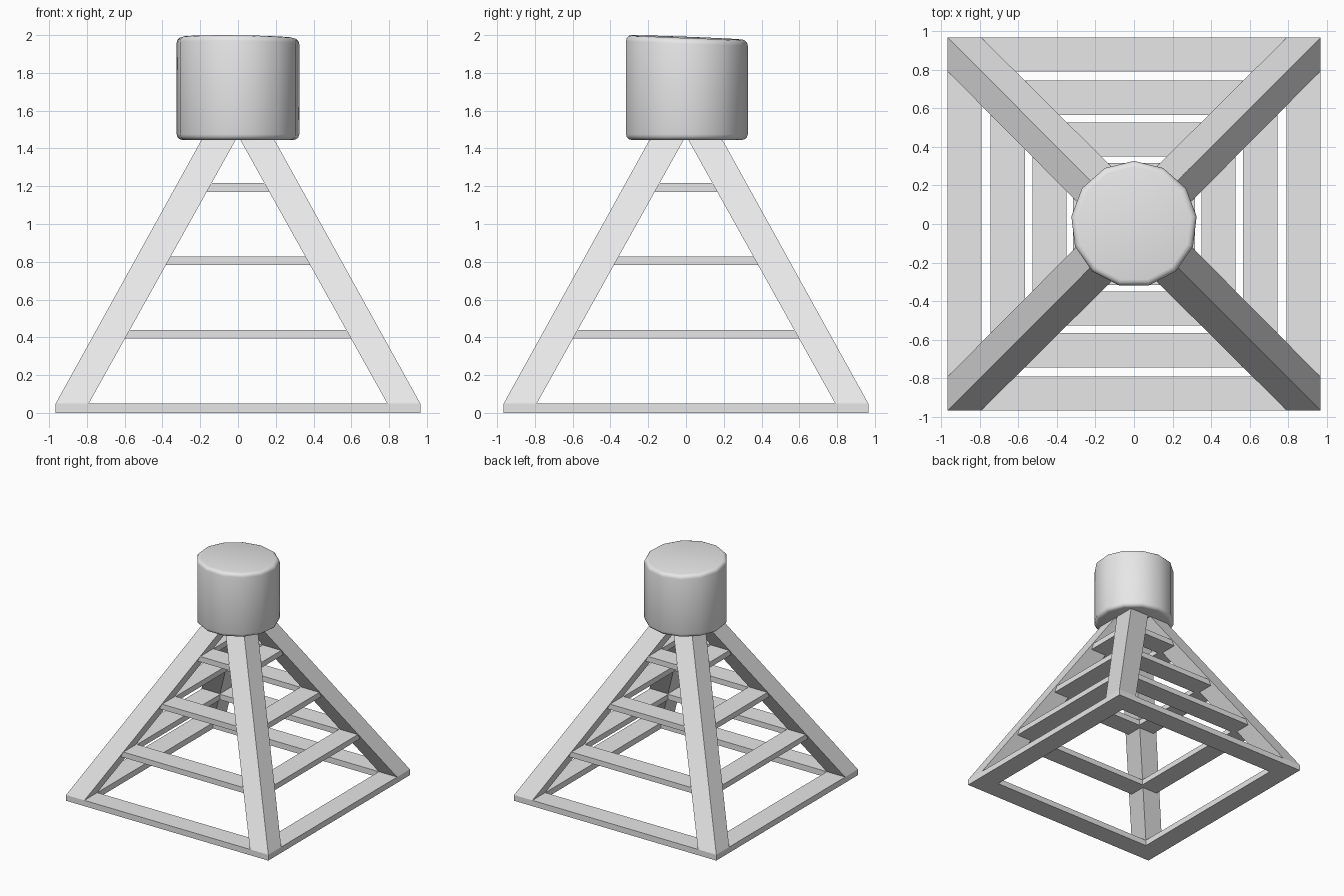
import bpy, bmesh
from math import pi
from mathutils import Matrix

cube = bpy.data.objects.get("Cube")
if cube:
    bpy.data.objects.remove(cube, do_unlink=True)

grey = bpy.data.materials.new("plain grey")
grey.use_nodes = True
grey.diffuse_color = (0.8, 0.8, 0.8, 1)
grey.node_tree.nodes["Principled BSDF"].inputs["Base Color"].default_value = (0.8, 0.8, 0.8, 1)

CORNERS = [(1, 1), (-1, 1), (-1, -1), (1, -1)]


def add_object(name, bm):
    bmesh.ops.recalc_face_normals(bm, faces=bm.faces)
    mesh = bpy.data.meshes.new(name)
    bm.to_mesh(mesh)
    bm.free()
    mesh.materials.append(grey)
    obj = bpy.data.objects.new(name, mesh)
    bpy.context.collection.objects.link(obj)
    return obj


def square_frame(name, outer, width, z0, z1):
    """Square ring swept from a rectangular section."""
    bm = bmesh.new()
    inner = outer - width
    section = [(outer, z0), (outer, z1), (inner, z1), (inner, z0)]
    rings = [[bm.verts.new((sx * r, sy * r, z)) for r, z in section] for sx, sy in CORNERS]
    for i in range(4):
        a, b = rings[i], rings[(i + 1) % 4]
        for j in range(4):
            k = (j + 1) % 4
            bm.faces.new((a[j], a[k], b[k], b[j]))
    return add_object(name, bm)


# Base and the three levels of rungs, each set just inside the legs
square_frame("base_frame", 0.965, 0.175, 0, 0.05)
for level, (outer, z) in enumerate([(0.743, 0.393), (0.527, 0.782), (0.315, 1.17)], 1):
    square_frame(f"rung_frame_{level}", outer, 0.177, z, z + 0.047)

# Sloping legs: one square prism leaning inward, mirrored to all four corners
bm = bmesh.new()
ends = []
for inner, outer, z in [(0.79, 0.965, 0.05), (0.004, 0.185, 1.46)]:
    mid, half = (inner + outer) / 2, (outer - inner) / 2
    ends.append([bm.verts.new((mid + sx * half, mid + sy * half, z)) for sx, sy in CORNERS])
low, high = ends
bm.faces.new(low)
bm.faces.new(high)
for i in range(4):
    k = (i + 1) % 4
    bm.faces.new((low[i], low[k], high[k], high[i]))
legs = add_object("legs", bm)
mirror = legs.modifiers.new("four corners", "MIRROR")
mirror.use_axis = (True, True, False)
mirror.use_mirror_merge = False

# Thirteen-sided tank with a slightly tilted top and softened rims
bm = bmesh.new()
bmesh.ops.create_cone(bm, cap_ends=True, segments=13, radius1=0.327, radius2=0.327, depth=0.54,
                      matrix=Matrix.Translation((0, 0, 1.715)) @ Matrix.Rotation(pi / 2, 4, "Z"))
# Turn so that one corner points straight back
tip = max(bm.verts, key=lambda v: v.co.y)
turn = pi / 2 - tip.co.xy.angle_signed((1, 0)) if tip.co.xy.length else 0
bmesh.ops.rotate(bm, verts=bm.verts, matrix=Matrix.Rotation(turn, 3, "Z"))
for v in bm.verts:
    if v.co.z > 1.7:
        v.co.z = 1.988 - 0.038 * v.co.y - 0.012 * v.co.x
rims = [e for e in bm.edges if any(len(f.verts) > 4 for f in e.link_faces)]
bmesh.ops.bevel(bm, geom=rims, offset=0.03, segments=3, profile=0.5, affect="EDGES")
for f in bm.faces:
    f.smooth = True
add_object("tank", bm)
